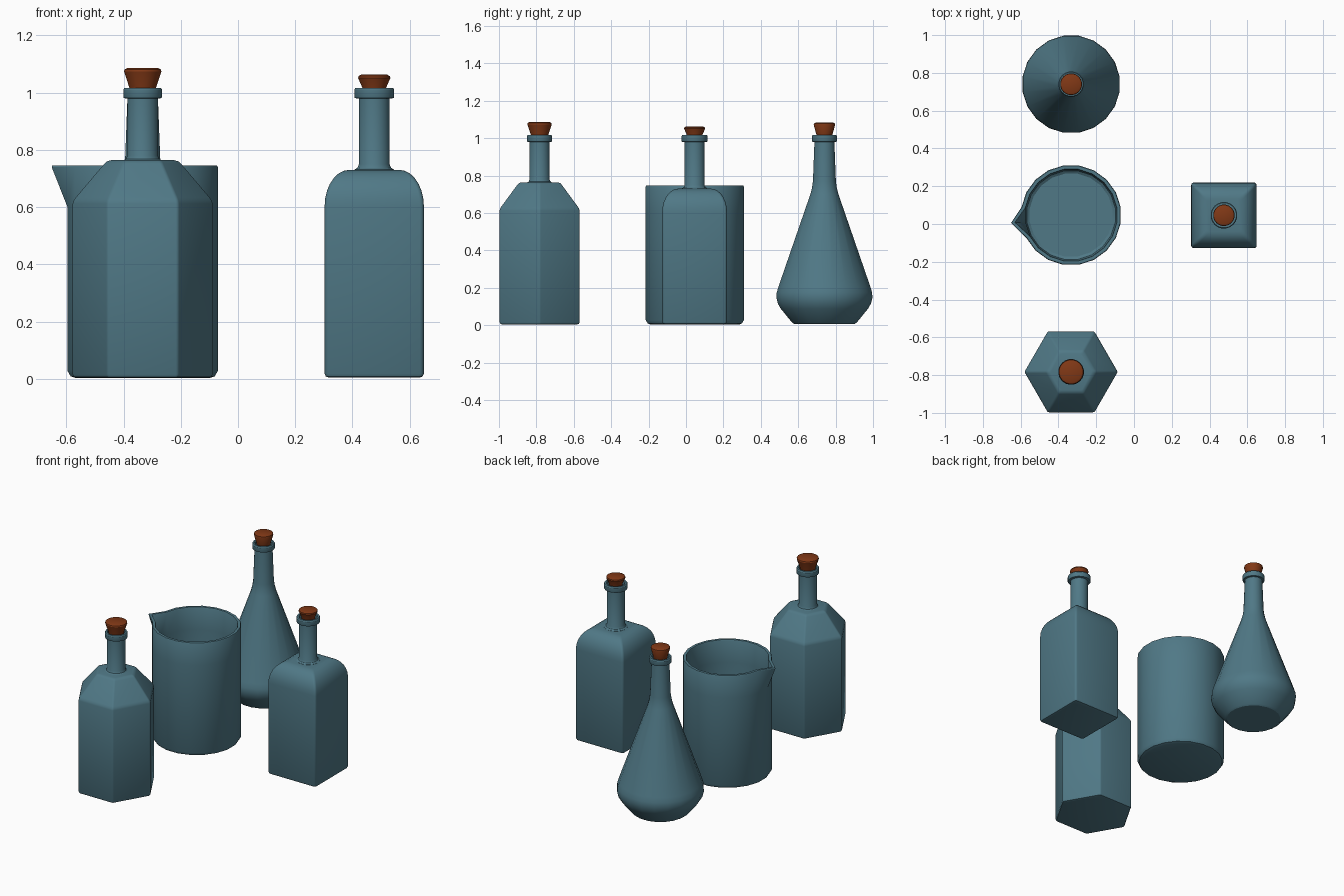
import bpy, bmesh
from math import sin, cos, pi, radians

if "Cube" in bpy.data.objects:
    bpy.data.objects.remove(bpy.data.objects["Cube"])


def material(name, color):
    m = bpy.data.materials.new(name)
    m.diffuse_color = color
    m.use_nodes = True
    m.node_tree.nodes["Principled BSDF"].inputs["Base Color"].default_value = m.diffuse_color
    return m


GLASS = material("glass", (0.08, 0.19, 0.24, 1))
CORK = material("cork", (0.22, 0.04, 0.008, 1))


def section(n, r, phase, corner, steps):
    """Regular polygon with corner radius r, each corner rounded."""
    pts = []
    for i in range(n):
        a = phase + 2 * pi * i / n
        if corner == 0:
            pts.append((r * cos(a), r * sin(a)))
            continue
        c = r - corner / cos(pi / n)
        for k in range(steps):
            t = a + pi / n * (2 * k / (steps - 1) - 1)
            pts.append((c * cos(a) + corner * cos(t), c * sin(a) + corner * sin(t)))
    return pts


def loft(name, loc, profile, mat, n=20, phase=radians(9), corner=0, steps=4, angle=32, edit=None):
    """Stack sections along z following (radius, z) points and cap the ends."""
    bm = bmesh.new()
    rings = [[bm.verts.new((x, y, z)) for x, y in section(n, r, phase, corner, steps)]
             for r, z in profile]
    for a, b in zip(rings, rings[1:]):
        m = len(a)
        for i in range(m):
            j = (i + 1) % m
            bm.faces.new((a[i], a[j], b[j], b[i]))
    bm.faces.new(rings[0][::-1])
    bm.faces.new(rings[-1])
    if edit:
        edit(rings)
    bmesh.ops.recalc_face_normals(bm, faces=bm.faces)
    me = bpy.data.meshes.new(name)
    bm.to_mesh(me)
    bm.free()
    ob = bpy.data.objects.new(name, me)
    ob.location = (loc[0], loc[1], 0)
    me.materials.append(mat)
    bpy.context.collection.objects.link(ob)
    bpy.ops.object.select_all(action='DESELECT')
    ob.select_set(True)
    bpy.context.view_layer.objects.active = ob
    bpy.ops.object.shade_smooth_by_angle(angle=radians(angle))
    return ob


def lip_profile(r):
    return [(r - 0.012, 0.979), (r - 0.002, 0.981), (r, 0.985), (r, 1.011),
            (r - 0.004, 1.017), (r - 0.014, 1.017), (r - 0.018, 1.012), (r - 0.018, 0.99)]


def stopper(name, loc, low, high, top):
    loft(name, loc, [(low - 0.006, 0.985), (low, 1.017), (high, top - 0.012),
                     (high - 0.002, top - 0.005), (high - 0.012, top)], CORK)


# Hexagonal bottle
p = (-0.333, -0.783)
loft("hexagonal_bottle_body", p,
     [(0.232, 0.004), (0.242, 0.007), (0.247, 0.016), (0.247, 0.612), (0.243, 0.624),
      (0.236, 0.634), (0.136, 0.752), (0.127, 0.760), (0.112, 0.764)],
     GLASS, n=6, phase=0, corner=0.014)
loft("hexagonal_bottle_neck", p,
     [(0.068, 0.755), (0.068, 0.763), (0.059, 0.768), (0.054, 0.78), (0.054, 0.979)]
     + lip_profile(0.0685), GLASS)
stopper("hexagonal_bottle_cork", p, 0.047, 0.066, 1.086)

# Square bottle with arched shoulders
p = (0.476, 0.046)
s = 2 ** 0.5
arc = [(0.0875 + 0.086 * cos(t * pi / 14), 0.602 + 0.128 * sin(t * pi / 14)) for t in range(8)]
loft("square_bottle_body", p,
     [(r * s, z) for r, z in [(0.160, 0.005), (0.169, 0.008), (0.1735, 0.018)] + arc],
     GLASS, n=4, phase=pi / 4, corner=0.014)
loft("square_bottle_neck", p,
     [(0.071, 0.722), (0.070, 0.731), (0.060, 0.737), (0.054, 0.75), (0.054, 0.979)]
     + lip_profile(0.0705), GLASS)
stopper("square_bottle_cork", p, 0.042, 0.057, 1.063)

# Conical flask
p = (-0.333, 0.74)
loft("conical_flask", p,
     [(0.164, 0.007), (0.175, 0.014), (0.236, 0.088), (0.252, 0.115), (0.260, 0.148),
      (0.258, 0.175), (0.249, 0.205), (0.076, 0.70), (0.067, 0.735), (0.062, 0.77), (0.054, 0.979)]
     + lip_profile(0.0675), GLASS)
stopper("conical_flask_cork", p, 0.043, 0.058, 1.084)


# Open beaker, spout pulled out of one rim corner
def spout(rings):
    for k, x in ((4, -0.318), (5, -0.316), (6, -0.298), (7, -0.294)):
        rings[k][10].co.x = x


loft("beaker", (-0.333, 0.047),
     [(0.238, 0.003), (0.255, 0.009), (0.266, 0.028), (0.266, 0.60), (0.266, 0.740),
      (0.263, 0.746), (0.246, 0.746), (0.243, 0.740), (0.243, 0.60), (0.243, 0.06),
      (0.237, 0.04), (0.222, 0.03)], GLASS, edit=spout)
